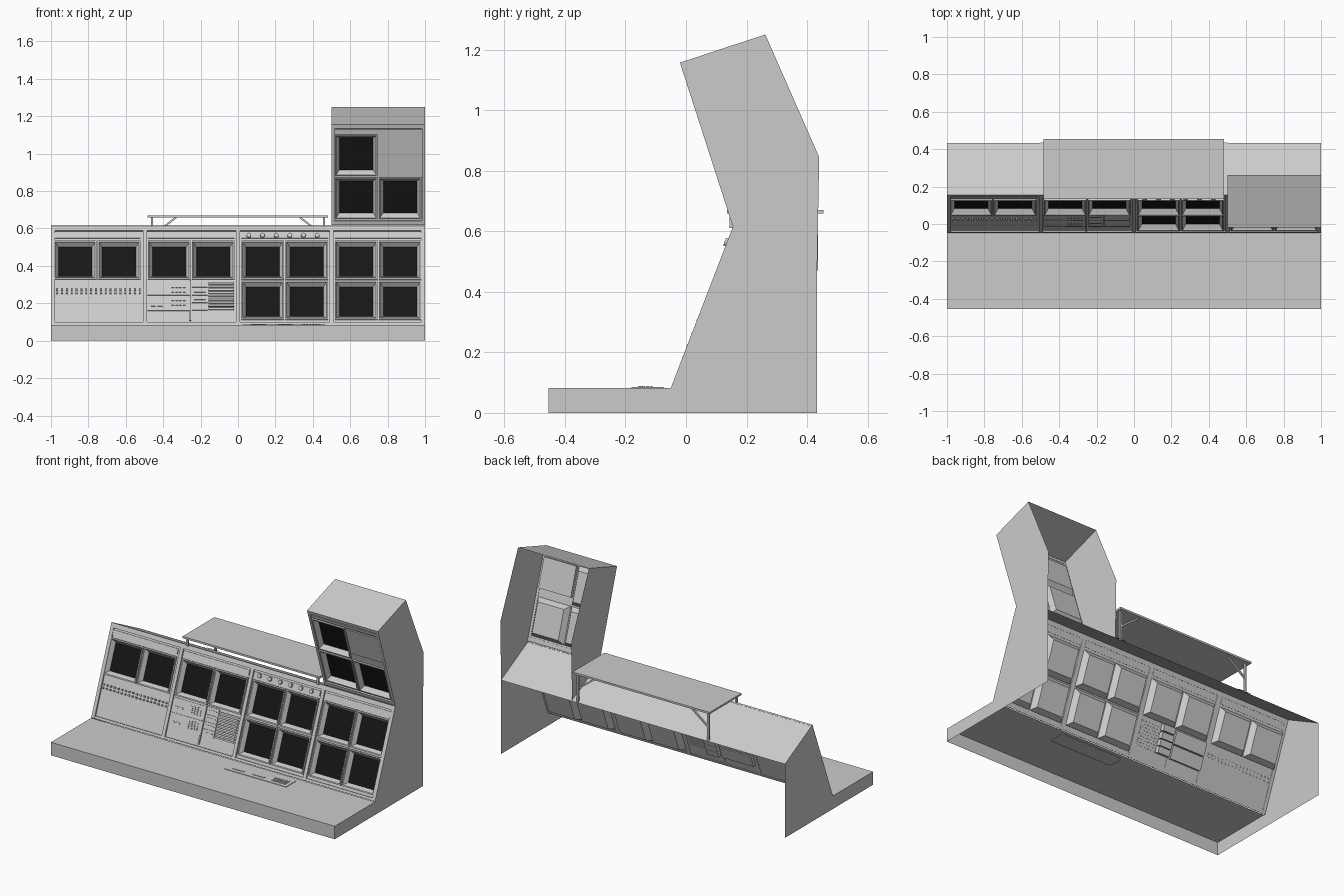
import bpy, bmesh, math
from mathutils import Vector

if "Cube" in bpy.data.objects:
    bpy.data.objects.remove(bpy.data.objects["Cube"])

black = bpy.data.materials.new("screen_black")
black.diffuse_color = (0.008, 0.008, 0.008, 1)
black.use_nodes = True
black.node_tree.nodes["Principled BSDF"].inputs["Base Color"].default_value = black.diffuse_color


# Coordinate frames: (x, height, distance out of the surface) -> world
def leaning(y0, z0, y1, z1):
    length = math.hypot(y1 - y0, z1 - z0)
    ny, nz = -(z1 - z0) / length, (y1 - y0) / length
    return lambda x, z, d: Vector((x, y0 + (z - z0) * (y1 - y0) / (z1 - z0) + d * ny, z + d * nz))


low = leaning(-0.05, 0.083, 0.155, 0.615)
high = leaning(0.155, 0.615, -0.02, 1.157)
world = lambda x, y, z: Vector((x, y, z))
desk = lambda x, y, d: Vector((x, y, 0.083 + d))


def face(bm, pts):
    bm.faces.new([bm.verts.new(p) for p in pts])


def finish(name, bm, mat=None):
    bmesh.ops.remove_doubles(bm, verts=bm.verts, dist=0.0001)
    bmesh.ops.recalc_face_normals(bm, faces=bm.faces)
    me = bpy.data.meshes.new(name)
    bm.to_mesh(me)
    bm.free()
    ob = bpy.data.objects.new(name, me)
    bpy.context.collection.objects.link(ob)
    if mat:
        me.materials.append(mat)
    return ob


def rect(f, x0, x1, z0, z1, d, inset=0.0):
    i = inset
    return [f(x0 + i, z0 + i, d), f(x1 - i, z0 + i, d), f(x1 - i, z1 - i, d), f(x0 + i, z1 - i, d)]


def loft(bm, rings, cap_last=False):
    for a, b in zip(rings, rings[1:]):
        for i in range(len(a)):
            j = (i + 1) % len(a)
            face(bm, [a[i], a[j], b[j], b[i]])
    if cap_last:
        face(bm, rings[-1])


def block(bm, f, x0, x1, z0, z1, d0, d1):
    a, b = rect(f, x0, x1, z0, z1, d0), rect(f, x0, x1, z0, z1, d1)
    face(bm, a)
    loft(bm, [a, b], True)


def blocks(name, f, boxes, mat=None):
    bm = bmesh.new()
    for b in boxes:
        block(bm, f, *b)
    return finish(name, bm, mat)


def beam(bm, a, b, w):
    a, b = Vector(a), Vector(b)
    t = (b - a).normalized()
    s = Vector((0, w, 0))
    u = t.cross(Vector((0, 1, 0))) * w
    ring = lambda p: [p + s + u, p + s - u, p - s - u, p - s + u]
    face(bm, ring(a))
    loft(bm, [ring(a), ring(b)], True)


def panel(name, f, x0, x1, z0, z1, d, holes):
    """Sheet with rectangular openings."""
    xs = sorted({x0, x1, *[h[0] for h in holes], *[h[1] for h in holes]})
    zs = sorted({z0, z1, *[h[2] for h in holes], *[h[3] for h in holes]})
    bm = bmesh.new()
    for a, b in zip(xs, xs[1:]):
        for c, e in zip(zs, zs[1:]):
            mx, mz = (a + b) / 2, (c + e) / 2
            if not any(h[0] < mx < h[1] and h[2] < mz < h[3] for h in holes):
                face(bm, rect(f, a, b, c, e, d))
    finish(name, bm)


# Monitor layout
def pair(left, z0, z1):
    return [(left + k * 0.235, left + 0.228 + k * 0.235, z0, z1) for k in (0, 1)]


bays = (-0.985, -0.482, 0.018, 0.518)
low_mon = [m for b in bays for m in pair(b, 0.33, 0.535)]
low_mon += [m for b in bays[2:] for m in pair(b, 0.115, 0.322)]
high_mon = pair(0.518, 0.65, 0.87) + pair(0.518, 0.88, 1.10)[:1]

# Console shell: desk, front lip, rear slope, tower roof
bm = bmesh.new()
strip = [(-0.455, 0), (-0.455, 0.083), (-0.05, 0.083)]
for a, b in list(zip(strip, strip[1:])) + [((0.155, 0.615), (0.433, 0.47))]:
    face(bm, [(-1, *a), (1, *a), (1, *b), (-1, *b)])
face(bm, [(0.5, -0.02, 1.157), (1, -0.02, 1.157), (1, 0.262, 1.25), (0.5, 0.262, 1.25)])
finish("desk_and_roof_shell", bm)

# End panels and inner tower side
foot = [(0.433, 0), (-0.455, 0), (-0.455, 0.083), (-0.05, 0.083), (0.155, 0.615)]
tower = [(-0.02, 1.157), (0.262, 1.25), (0.44, 0.845), (0.433, 0.47)]
for name, x, prof in (("left_end_panel", -1, foot + tower[-1:]),
                      ("right_end_panel", 1, foot + tower),
                      ("tower_inner_side", 0.5, foot[-1:] + tower)):
    bm = bmesh.new()
    face(bm, [(x, y, z) for y, z in prof])
    finish(name, bm)

# Recessed front sheets
panel("console_front_sheet", low, -1, 1, 0.083, 0.615, -0.01, low_mon)
panel("tower_front_sheet", high, 0.5, 1, 0.615, 1.157, -0.01, high_mon)

# Frame rails and bay dividers flush with the end panels
blocks("console_frame", low,
       [(x - 0.011, x + 0.011, 0.085, 0.612, -0.012, 0) for x in (-0.989, -0.497, 0, 0.499, 0.989)]
       + [(-1, 1, 0.588, 0.614, -0.012, 0), (-1, 1, 0.085, 0.1, -0.012, -0.002)]
       + [(b, b + 0.463, 0.55, 0.578, -0.012, -0.003) for b in bays])
blocks("tower_frame", high,
       [(x - 0.008, x + 0.008, 0.62, 1.155, -0.012, 0) for x in (0.508, 0.992)]
       + [(0.5, 1, 1.135, 1.156, -0.012, 0), (0.5, 1, 0.618, 0.64, -0.012, 0),
          (0.518, 0.981, 1.108, 1.128, -0.012, -0.003), (0.753, 0.981, 0.92, 1.098, -0.03, -0.003)])


# Monitors: lip, sloped hood, dark screen and rear housing
def monitors(name, f, spots):
    hood, glass = bmesh.new(), bmesh.new()
    for m in spots:
        loft(hood, [rect(f, *m, -0.045, 0.022), rect(f, *m, -0.012), rect(f, *m, -0.001),
                    rect(f, *m, -0.001, 0.007), rect(f, *m, -0.008, 0.01), rect(f, *m, -0.03, 0.024)])
        face(hood, rect(f, *m, -0.045, 0.022))
        face(glass, rect(f, *m, -0.03, 0.024))
    finish(name + "_housings", hood)
    finish(name + "_screens", glass, black)


monitors("console_monitor", low, low_mon)
monitors("tower_monitor", high, high_mon)

# Switch rows in the first bay
blocks("switch_rows", low, [(-0.972 + i * 0.026, -0.962 + i * 0.026, z, z + 0.009, -0.012, 0)
                            for i in range(18) for z in (0.253, 0.272)])

# Equipment units in the second bay
units = [(-0.483, -0.26, z0, z0 + 0.075, -0.03, -0.004) for z0 in (0.163, 0.245)]
units += [(-0.258, -0.25, 0.11, 0.325, -0.012, 0)]
units += [(-0.245, -0.162, z, z + 0.036, -0.04, -0.003) for z in (0.165, 0.205, 0.245, 0.288)]
units += [(-0.235, -0.175, z, z + 0.006, -0.004, 0.001) for z in (0.18, 0.22, 0.26, 0.303)]
blocks("rack_units", low, units)
blocks("rack_louvres", low, [(-0.158, -0.022, 0.168 + i * 0.017, 0.178 + i * 0.017, -0.012, -0.002)
                             for i in range(9)])
keys = [(-0.355 + c * 0.02, -0.342 + c * 0.02, z + r * 0.012, z + 0.008 + r * 0.012, -0.005, 0)
        for z in (0.178, 0.26) for r in range(4) for c in range(4)]
keys += [(x, x + 0.025, z, z + 0.01, -0.005, 0) for z in (0.185, 0.267) for x in (-0.465, -0.43)]
blocks("rack_keys", low, keys)

# Knobs above the third bay
bm = bmesh.new()
for i in range(6):
    cx = 0.058 + i * 0.073
    ring = lambda r, d: [low(cx + r * math.cos(a * math.pi / 6), 0.563 + r * math.sin(a * math.pi / 6), d)
                         for a in range(12)]
    loft(bm, [ring(0.013, -0.005), ring(0.012, 0.008)], True)
finish("knobs", bm)

# Desk control pad with rounded corners
bm = bmesh.new()
pad = []
for cx, cy, a0 in ((0.455, -0.085, 0), (0.035, -0.085, 90), (0.035, -0.17, 180), (0.455, -0.17, 270)):
    for k in range(4):
        a = math.radians(a0 + k * 30)
        pad.append((cx + 0.01 * math.cos(a), cy + 0.01 * math.sin(a)))
loft(bm, [[desk(*p, d) for p in pad] for d in (-0.002, 0.003)], True)
finish("desk_control_pad", bm)
blocks("desk_keys", desk,
       [(x, x + 0.08, -0.155, -0.14, 0.002, 0.006) for x in (0.07, 0.212)]
       + [(0.345 + c * 0.017, 0.357 + c * 0.017, -0.158 + r * 0.013, -0.149 + r * 0.013, 0.002, 0.006)
          for r in range(4) for c in range(6)])

# Raised shelf with legs, braces and feet
blocks("shelf_top", world, [(-0.485, 0.48, 0.135, 0.455, 0.658, 0.67)])
bm = bmesh.new()
for s in (-1, 1):
    for y, zb in ((0.15, 0.61), (0.43, 0.47)):
        beam(bm, (s * 0.46, y, zb), (s * 0.46, y, 0.66), 0.006)
    beam(bm, (s * 0.46, 0.43, 0.56), (s * 0.33, 0.43, 0.66), 0.005)
    beam(bm, (s * 0.46, 0.152, 0.65), (s * 0.46, 0.44, 0.65), 0.005)
finish("shelf_legs", bm)
bm = bmesh.new()
for s in (-0.46, 0.46):
    face(bm, [(s - 0.04, 0.37, 0.508), (s + 0.04, 0.37, 0.508), (s + 0.04, 0.436, 0.474), (s - 0.04, 0.436, 0.474)])
finish("shelf_feet", bm)
